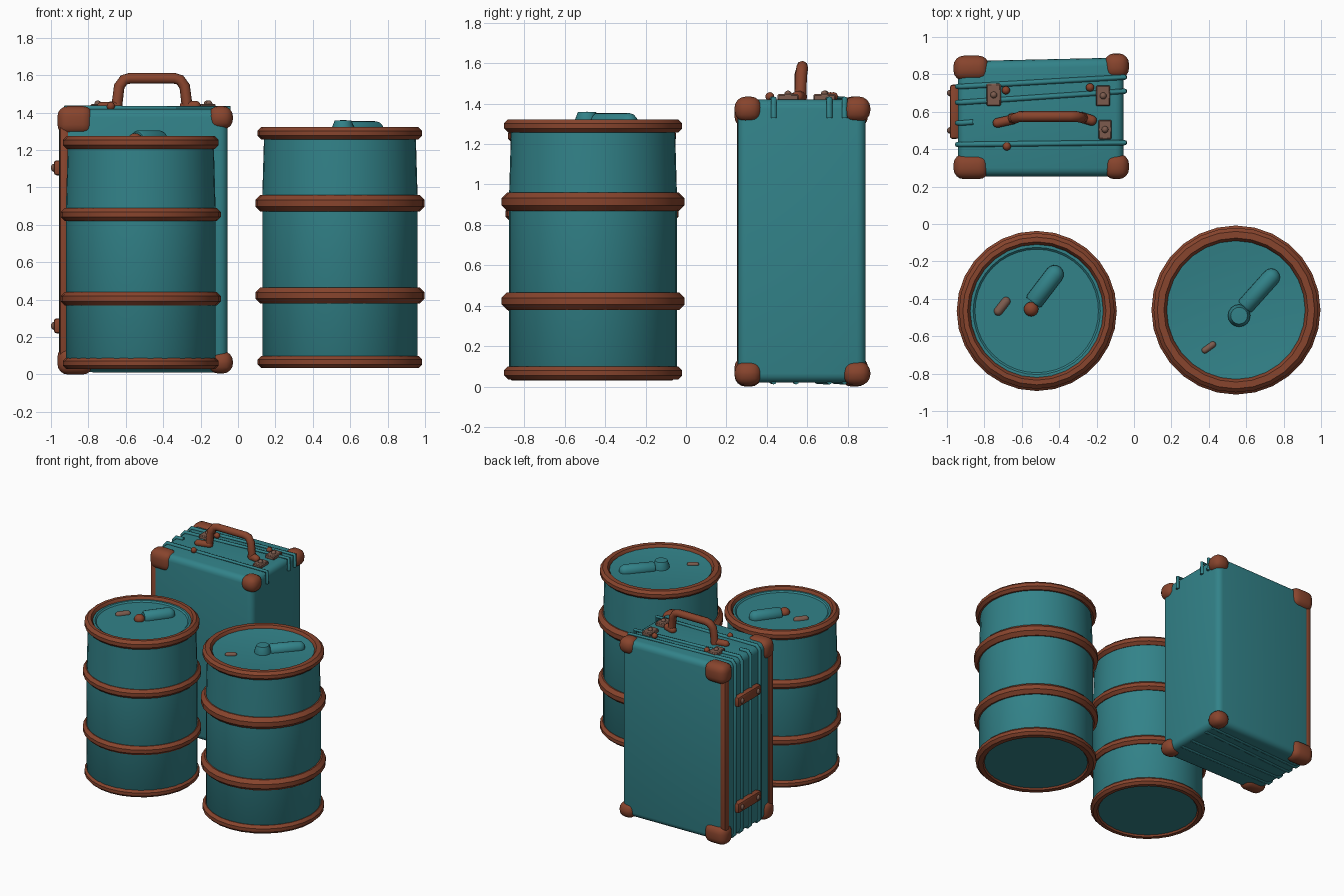
import bpy, bmesh, math
from mathutils import Vector, Matrix

if "Cube" in bpy.data.objects:
    bpy.data.objects.remove(bpy.data.objects["Cube"])


def material(name, rgb):
    m = bpy.data.materials.new(name)
    m.diffuse_color = (*rgb, 1)
    m.use_nodes = True
    m.node_tree.nodes["Principled BSDF"].inputs["Base Color"].default_value = m.diffuse_color
    return m


TEAL = material("teal", (0.032, 0.225, 0.25))
BROWN = material("rust brown", (0.245, 0.058, 0.026))
TAN = material("dull tan", (0.20, 0.105, 0.075))


def finish(name, bm, mat, angle=40):
    bmesh.ops.recalc_face_normals(bm, faces=bm.faces)
    me = bpy.data.meshes.new(name)
    bm.to_mesh(me)
    bm.free()
    me.materials.append(mat)
    ob = bpy.data.objects.new(name, me)
    bpy.context.collection.objects.link(ob)
    bpy.ops.object.select_all(action='DESELECT')
    ob.select_set(True)
    bpy.context.view_layer.objects.active = ob
    bpy.ops.object.shade_smooth_by_angle(angle=math.radians(angle))
    return ob


def lathe(name, profile, mat, loc, segs=32, closed=False, axis=(0, 0, 1)):
    """Spin (radius, height) points about an axis through loc."""
    bm = bmesh.new()
    vs = [bm.verts.new((r, 0, z)) for r, z in profile]
    es = [bm.edges.new(p) for p in zip(vs, vs[1:])]
    if closed:
        es.append(bm.edges.new((vs[-1], vs[0])))
    bmesh.ops.spin(bm, geom=vs + es, cent=(0, 0, 0), axis=(0, 0, 1),
                   angle=2 * math.pi, steps=segs, use_merge=True)
    bmesh.ops.remove_doubles(bm, verts=bm.verts, dist=1e-5)
    rot = Vector((0, 0, 1)).rotation_difference(Vector(axis)).to_matrix().to_4x4()
    bm.transform(Matrix.Translation(loc) @ rot)
    return finish(name, bm, mat)


def box(name, lo, hi, mat, bevel=0.0, segs=3, turn=0.0, taper=0.0):
    """Rounded box between two corners; taper pulls the left back edge in."""
    lo, hi = Vector(lo), Vector(hi)
    bm = bmesh.new()
    bmesh.ops.create_cube(bm, size=1)
    for v in bm.verts:
        v.co = Vector(a * b for a, b in zip(v.co, hi - lo))
        if v.co.x < 0 < v.co.y:
            v.co.y -= taper
    if bevel:
        bmesh.ops.bevel(bm, geom=bm.edges[:], offset=bevel, segments=segs,
                        profile=0.5, affect='EDGES')
    bm.transform(Matrix.Translation((lo + hi) / 2) @ Matrix.Rotation(turn, 4, 'Z'))
    return finish(name, bm, mat)


def tube(name, pts, radius, mat):
    cu = bpy.data.curves.new(name, 'CURVE')
    cu.dimensions = '3D'
    cu.bevel_depth, cu.bevel_resolution, cu.use_fill_caps = radius, 2, True
    sp = cu.splines.new('POLY')
    sp.points.add(len(pts) - 1)
    for p, co in zip(sp.points, pts):
        p.co = (*co, 1)
    ob = bpy.data.objects.new(name, cu)
    bpy.context.collection.objects.link(ob)
    cu.materials.append(mat)
    bpy.ops.object.select_all(action='DESELECT')
    ob.select_set(True)
    bpy.context.view_layer.objects.active = ob
    bpy.ops.object.convert(target='MESH')
    bpy.ops.object.shade_smooth_by_angle(angle=math.radians(50))
    return ob


def ball(name, loc, r, h, mat):
    lathe(name, [(r * math.cos(a), h * math.sin(a)) for a in
                 (math.pi * (i / 8 - 0.5) for i in range(9))], mat, loc, 16)


def bullet(name, start, end, r, mat, both=False):
    """Cylinder with one or two rounded ends."""
    d = Vector(end) - Vector(start)
    L = d.length
    arc = [(r * math.cos(a), r * math.sin(a)) for a in (i * math.pi / 8 for i in range(5))]
    top = [(x, L - r + z) for x, z in arc]
    base = [(x, r - z) for x, z in reversed(arc)] if both else [(0, 0), (r * 0.85, 0), (r, 0.01)]
    lathe(name, base + top, mat, start, 16, axis=d.normalized())


def barrel(tag, x, y, body_r, rim_r, hoop_r, lid_z, bands):
    """Body with recessed lid, two end rims and two middle hoops."""
    z0, z1 = bands[0][0], bands[3][1]
    lathe(tag + "_body", [(0, z0 + 0.012), (body_r - 0.02, z0 + 0.012), (body_r, z0 + 0.04),
                          (body_r, bands[2][1]), (body_r - 0.01, z1 - 0.02),
                          (body_r - 0.06, z1 - 0.02), (body_r - 0.07, lid_z), (0, lid_z)],
          TEAL, (x, y, 0), 40)
    for i, (a, b) in enumerate(bands):
        end = i in (0, 3)
        ro = rim_r if end else hoop_r
        ri = body_r - 0.045 if end else body_r - 0.03
        c = (b - a) * 0.3
        prof = [(ri, a + c), (ri + 0.015, a), (ro - c, a), (ro, a + c), (ro, b - c),
                (ro - c, b), (ri + 0.015, b), (ri, b - c)]
        lathe(f"{tag}_{'rim' if end else 'hoop'}_{i}", prof, BROWN, (x, y, 0), 28, True)


# Barrels and the fittings on their lids
barrel("left_barrel", -0.52, -0.465, 0.40, 0.416, 0.428, 1.245,
       [(0.03, 0.09), (0.37, 0.44), (0.82, 0.89), (1.205, 1.275)])
bullet("left_lid_spout", (-0.54, -0.42, 1.255), (-0.395, -0.23, 1.255), 0.05, TEAL)
ball("left_lid_cap", (-0.55, -0.455, 1.255), 0.039, 0.035, BROWN)
bullet("left_lid_plug", (-0.74, -0.485, 1.245), (-0.67, -0.395, 1.245), 0.024, TAN, True)

barrel("right_barrel", 0.545, -0.46, 0.415, 0.44, 0.452, 1.30,
       [(0.035, 0.10), (0.38, 0.465), (0.87, 0.96), (1.257, 1.322)])
bullet("right_lid_spout", (0.59, -0.445, 1.307), (0.765, -0.25, 1.307), 0.047, TEAL)
lathe("right_lid_cap", [(0, -0.02), (0.06, -0.02), (0.06, 0.02), (0.045, 0.058), (0, 0.06)],
      TEAL, (0.562, -0.49, 1.3), 16)
bullet("right_lid_plug", (0.365, -0.685, 1.303), (0.435, -0.635, 1.303), 0.017, TAN, True)

# Suitcase shell
box("suitcase_shell", (-0.942, 0.255, 0.02), (-0.055, 0.89, 1.42), TEAL, 0.045, 4, taper=0.02)

# Corner guards: long ones on the left, near-round ones on the right
for ya, yb, tag in ((0.24, 0.375, "front"), (0.765, 0.9, "back")):
    s = 0.012 if tag == "back" else 0
    for za, zb, lev in ((0.0, 0.15, "bottom"), (1.28, 1.435, "top")):
        box(f"{tag}_{lev}_left_guard", (-0.965, ya, za), (-0.775, yb, zb), BROWN, 0.055, 4)
        zc = (za + 0.005, za + 0.125) if lev == "bottom" else (zb - 0.125, zb)
        box(f"{tag}_{lev}_right_guard", (-0.16, ya + s, zc[0]), (-0.027, yb + s, zc[1]),
            BROWN, 0.055, 4)
    # Upright edge strip on the left side
    yc = 0.285 if tag == "front" else 0.84
    box(f"{tag}_edge_strip", (-0.955, yc - 0.032, 0.08), (-0.9, yc + 0.032, 1.36), BROWN, 0.02, 2)

# Rails running along the bottom, up the left side and over the top
for i, (yl, yr) in enumerate(((0.425, 0.435), (0.54, 0.545), (0.65, 0.71), (0.735, 0.785))):
    xr = -0.05 if i != 1 else -0.86
    over = [(xr, yr, 1.425)] + ([(xr, yr, 1.33)] if i != 1 else [])
    tube(f"rail_{i}", [(-0.09, yr, 0.025), (-0.92, yl, 0.025), (-0.945, yl, 0.05),
                       (-0.945, yl, 1.395), (-0.92, yl, 1.425)] + over, 0.014, TEAL)

# Carry handle with its feet
y = 0.575
tube("handle", [(-0.65, y - 0.01, 1.42), (-0.635, y - 0.01, 1.54), (-0.61, y, 1.575),
                (-0.58, y, 1.583), (-0.34, y, 1.583), (-0.31, y, 1.575),
                (-0.285, y - 0.005, 1.54), (-0.27, y - 0.01, 1.42)], 0.029, BROWN)
bullet("handle_left_foot", (-0.755, 0.535, 1.43), (-0.62, 0.565, 1.435), 0.026, BROWN, True)
bullet("handle_right_foot", (-0.2, 0.545, 1.435), (-0.31, 0.58, 1.435), 0.028, BROWN, True)

# Plates and studs on the top
for i, (px, py, w, d) in enumerate(((-0.75, 0.69, 0.038, 0.06), (-0.165, 0.685, 0.038, 0.055),
                                    (-0.155, 0.505, 0.036, 0.052))):
    box(f"top_plate_{i}", (px - w, py - d, 1.415), (px + w, py + d, 1.447), TAN, 0.006, 1)
    ball(f"top_plate_stud_{i}", (px, py, 1.447), 0.018, 0.018, TAN)
for i, (px, py) in enumerate(((-0.685, 0.715), (-0.235, 0.73), (-0.68, 0.415))):
    ball(f"top_knob_{i}", (px, py, 1.435), 0.022, 0.022, BROWN)

# Latches on the left side
for i, z in enumerate((0.26, 1.105)):
    box(f"latch_{i}", (-0.985, 0.455, z - 0.04), (-0.935, 0.745, z + 0.04), BROWN, 0.015, 2)
    for yy in (0.5, 0.7):
        ball(f"latch_stud_{i}", (-0.982, yy, z), 0.018, 0.022, TAN)
